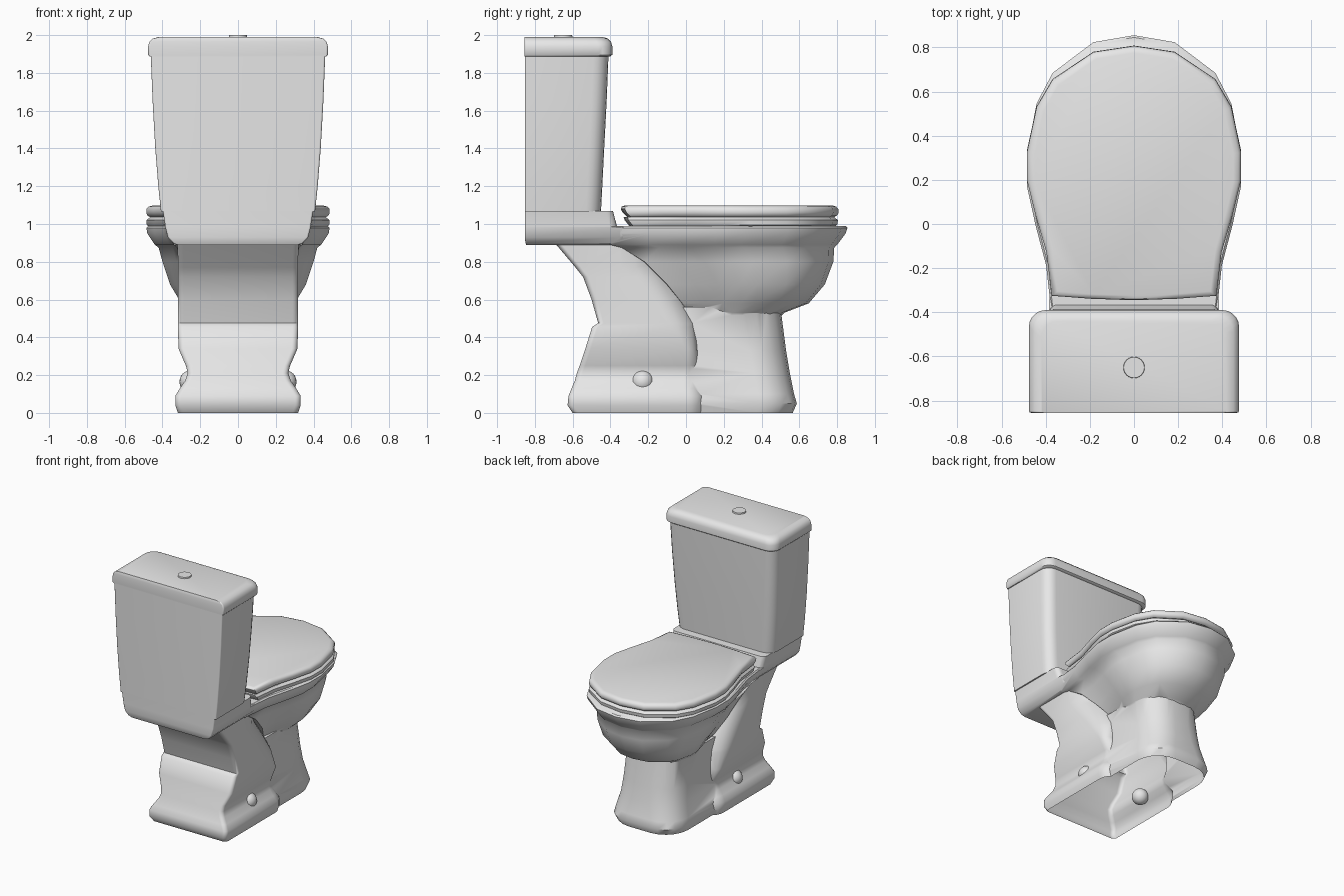
import bpy, bmesh, math
from mathutils import Vector

cube = bpy.data.objects.get("Cube")
if cube:
    bpy.data.objects.remove(cube, do_unlink=True)

ceramic = bpy.data.materials.new("white_ceramic")
ceramic.use_nodes = True
COLOR = (0.8, 0.8, 0.8, 1)
ceramic.diffuse_color = COLOR
ceramic.node_tree.nodes["Principled BSDF"].inputs["Base Color"].default_value = COLOR

# Right half of the seat outline: (fraction of half width, fraction from back to front)
HALF_OUTLINE = [(0.4, -0.012), (0.77, 0), (0.82, 0.175), (0.92, 0.32), (1, 0.46), (1, 0.575),
                (0.91, 0.755), (0.76, 0.865), (0.38, 0.975)]


def oval(z, half, back, front):
    """Seat-shaped ring, flat at the back and round at the front."""
    pts = [(0, -0.018)] + HALF_OUTLINE + [(0, 1)]
    pts += [(-x, t) for x, t in reversed(HALF_OUTLINE)]
    return [Vector((x * half, back + t * (front - back), z)) for x, t in pts]


def box_ring(z, half, back, front, r_front=0.08, r_back=0.01, steps=5):
    """Rounded rectangle ring with separate front and back corner radii."""
    pts = []
    corners = [(1, 1, r_front), (-1, 1, r_front), (-1, -1, r_back), (1, -1, r_back)]
    for i, (sx, sy, r) in enumerate(corners):
        cy = front - r if sy > 0 else back + r
        for k in range(steps + 1):
            a = math.pi / 2 * (i + k / steps)
            pts.append(Vector((sx * (half - r) + r * math.cos(a), cy + r * math.sin(a), z)))
    return pts


def smooth(ob, angle=45):
    bpy.ops.object.select_all(action='DESELECT')
    ob.select_set(True)
    bpy.context.view_layer.objects.active = ob
    bpy.ops.object.shade_smooth_by_angle(angle=math.radians(angle))


def finish(name, bm):
    bmesh.ops.recalc_face_normals(bm, faces=bm.faces)
    mesh = bpy.data.meshes.new(name)
    bm.to_mesh(mesh)
    bm.free()
    ob = bpy.data.objects.new(name, mesh)
    bpy.context.collection.objects.link(ob)
    mesh.materials.append(ceramic)
    smooth(ob)
    return ob


def loft(name, rings):
    """Skin a stack of equal rings and cap both ends."""
    bm = bmesh.new()
    rows = [[bm.verts.new(p) for p in ring] for ring in rings]
    n = len(rows[0])
    for low, high in zip(rows, rows[1:]):
        for i in range(n):
            j = (i + 1) % n
            bm.faces.new((low[i], low[j], high[j], high[i]))
    bm.faces.new(rows[0][::-1])
    bm.faces.new(rows[-1])
    return finish(name, bm)


# Bowl with its overhanging rim
bowl = loft("bowl_and_base", [oval(*r) for r in [
    (0.45, 0.2, 0.04, 0.44), (0.53, 0.25, 0.01, 0.52), (0.58, 0.30, -0.02, 0.65),
    (0.68, 0.36, -0.1, 0.735), (0.80, 0.40, -0.22, 0.78), (0.875, 0.42, -0.34, 0.785),
    (0.89, 0.44, -0.4, 0.80), (0.95, 0.48, -0.41, 0.845), (0.98, 0.485, -0.41, 0.855),
    (0.99, 0.475, -0.4, 0.845)]])

# Front pedestal below the bowl
pedestal = loft("pedestal", [box_ring(*r, r_front=0.19) for r in [
    (0, 0.28, -0.2, 0.565), (0.05, 0.295, -0.2, 0.587), (0.1, 0.287, -0.2, 0.572),
    (0.21, 0.26, -0.2, 0.55), (0.33, 0.25, -0.2, 0.53), (0.56, 0.24, -0.2, 0.5)]])

# Rear trap housing, its front edge sloping down towards the pedestal
trap = loft("trap_housing", [box_ring(*r, r_back=0.03) for r in [
    (0, 0.318, -0.6, 0.1, 0.1), (0.04, 0.332, -0.627, 0.1, 0.1),
    (0.09, 0.332, -0.622, 0.1, 0.1), (0.13, 0.308, -0.606, 0.09, 0.1),
    (0.17, 0.28, -0.589, 0.08, 0.09), (0.21, 0.266, -0.578, 0.07, 0.08),
    (0.25, 0.276, -0.563, 0.07, 0.07), (0.34, 0.315, -0.533, 0.06, 0.07),
    (0.455, 0.318, -0.497, 0.06, 0.15), (0.475, 0.318, -0.465, 0.06, 0.16),
    (0.6, 0.318, -0.5, 0.0, 0.2), (0.72, 0.318, -0.545, -0.07, 0.23),
    (0.77, 0.318, -0.585, -0.1, 0.24), (0.9, 0.32, -0.695, -0.13, 0.22)]])

# Shelf that carries the tank
shelf = loft("tank_shelf", [box_ring(*r, r_front=0.04) for r in [
    (0.888, 0.32, -0.845, -0.33), (0.9, 0.345, -0.85, -0.32), (0.93, 0.372, -0.853, -0.31),
    (0.983, 0.385, -0.853, -0.31), (0.986, 0.385, -0.853, -0.365),
    (1.07, 0.398, -0.853, -0.387)]])

# Fuse the ceramic body and open its underside
bpy.context.view_layer.objects.active = bowl
for part in (pedestal, trap, shelf):
    mod = bowl.modifiers.new("fuse", 'BOOLEAN')
    mod.operation = 'UNION'
    mod.solver = 'EXACT'
    mod.object = part
    with bpy.context.temp_override(object=bowl, active_object=bowl):
        bpy.ops.object.modifier_apply(modifier=mod.name)
    bpy.data.objects.remove(part, do_unlink=True)
bm = bmesh.new()
bm.from_mesh(bowl.data)
bottom = [f for f in bm.faces if f.calc_center_median().z < 0.0005]
bmesh.ops.delete(bm, geom=bottom, context='FACES')
bm.to_mesh(bowl.data)
bm.free()
smooth(bowl)

# Seat and its cover
loft("seat", [oval(*r) for r in [
    (0.985, 0.47, -0.28, 0.785), (0.995, 0.483, -0.285, 0.80),
    (1.02, 0.485, -0.305, 0.805), (1.036, 0.465, -0.31, 0.785)]])
loft("seat_cover", [oval(*r) for r in [
    (1.034, 0.46, -0.29, 0.78), (1.045, 0.48, -0.3, 0.80), (1.06, 0.485, -0.315, 0.808),
    (1.08, 0.484, -0.325, 0.806), (1.092, 0.472, -0.32, 0.795), (1.098, 0.45, -0.305, 0.775)]])

# Tank, its lid and the flush button
loft("tank", [box_ring(z, half, -0.853, front) for z, half, front in [
    (1.066, 0.408, -0.45), (1.2, 0.422, -0.443), (1.4, 0.438, -0.433),
    (1.65, 0.452, -0.42), (1.9, 0.462, -0.41)]])
loft("tank_lid", [box_ring(z, half, -0.855, front, r_front=0.075) for z, half, front in [
    (1.888, 0.468, -0.4), (1.896, 0.476, -0.39), (1.94, 0.476, -0.39),
    (1.965, 0.469, -0.397), (1.982, 0.45, -0.414), (1.99, 0.42, -0.44)]])

bm = bmesh.new()
bmesh.ops.create_cone(bm, cap_ends=True, segments=24, radius1=0.05, radius2=0.047, depth=0.02)
bmesh.ops.translate(bm, verts=bm.verts, vec=(0, -0.65, 1.99))
finish("flush_button", bm)

# Floor bolt caps on both sides
for side, label in ((1, "left"), (-1, "right")):
    bm = bmesh.new()
    bmesh.ops.create_uvsphere(bm, u_segments=20, v_segments=12, radius=0.06)
    bmesh.ops.translate(bm, verts=bm.verts, vec=(side * 0.25, -0.23, 0.165))
    finish(label + "_bolt_cap", bm)
